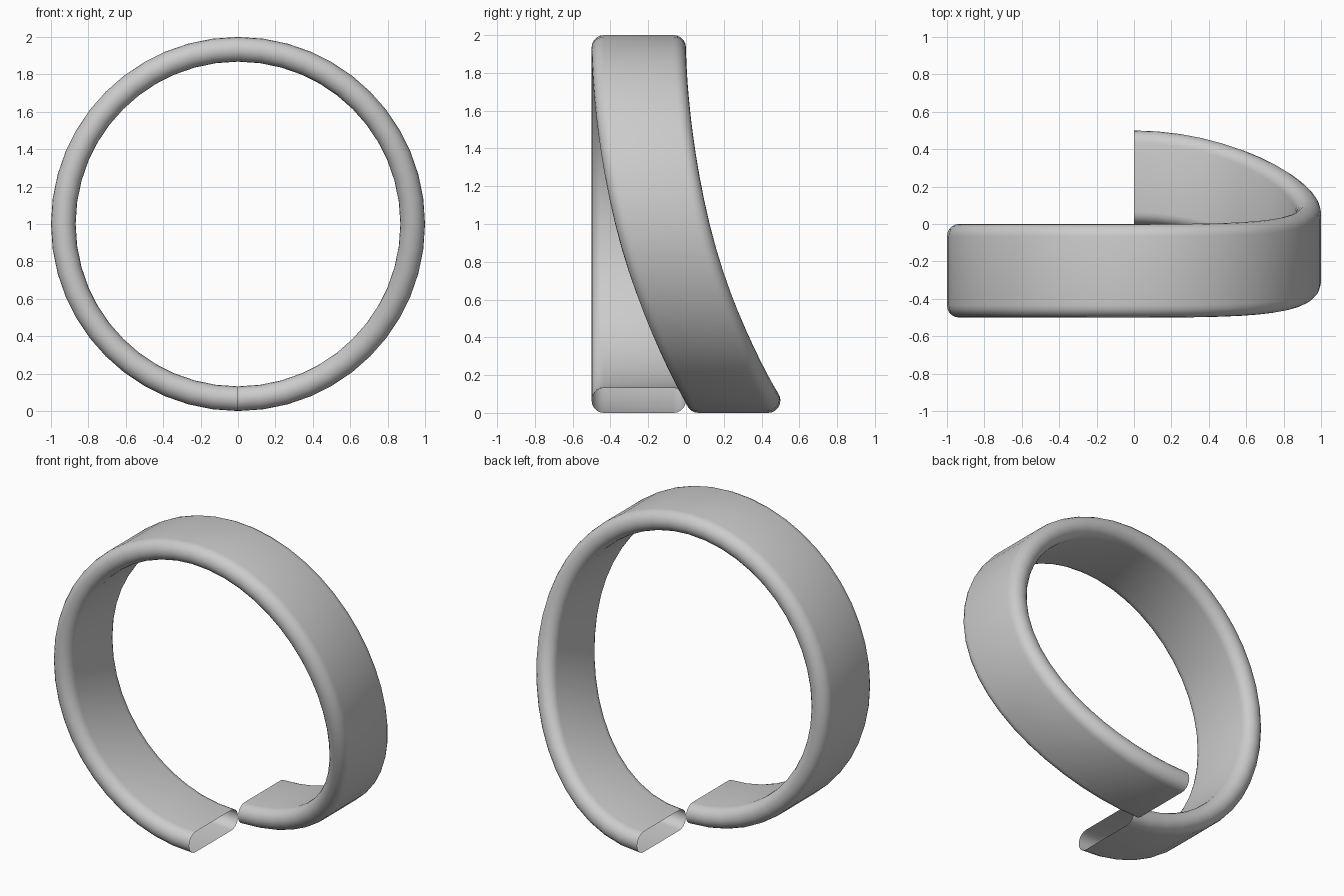
import bpy, bmesh, math
from mathutils import Vector

if "Cube" in bpy.data.objects:
    bpy.data.objects.remove(bpy.data.objects["Cube"])

R = 0.934      # centre-line radius
r = 0.066      # half thickness of the band (fully rounded edges)
W = 0.5        # band width
N = 12         # steps per quarter turn
K = 0.5523     # circle handle factor


def bezier(p, t):
    s = 1 - t
    return p[0]*s**3 + 3*p[1]*s*s*t + 3*p[2]*s*t*t + p[3]*t**3


# Path: flat left half, right half drifting backwards to y = 0.5
knots = [Vector(v) for v in ((0, 0, -1), (-1, 0, 0), (0, 0, 1), (1, 0.125, 0), (0, 0.5, -1))]
tangents = [Vector(v) for v in ((-K, 0, 0), (0, 0, K), (K, 0, 0), (0, 0.125, -K), (-K, 0, 0))]
path = []
for i in range(4):
    ctrl = (knots[i], knots[i] + tangents[i], knots[i+1] - tangents[i+1], knots[i+1])
    path += [bezier(ctrl, k / N) for k in range(N + (i == 3))]

# Stadium cross-section as (radial, y) pairs
section = []
for centre, start in ((-r, -math.pi / 2), (-W + r, math.pi / 2)):
    for k in range(11):
        a = start + math.pi * k / 10
        section.append((r * math.sin(a), centre + r * math.cos(a)))

# Sweep the section along the path, leaving both ends open
bm = bmesh.new()
rings = []
for p in path:
    radial = Vector((p.x, 0, p.z)).normalized()
    rings.append([bm.verts.new((radial.x * (R + d), p.y + y, 1 + radial.z * (R + d)))
                  for d, y in section])
n = len(section)
for a, b in zip(rings, rings[1:]):
    for j in range(n):
        k = (j + 1) % n
        bm.faces.new((a[j], a[k], b[k], b[j]))
bmesh.ops.recalc_face_normals(bm, faces=bm.faces)

mesh = bpy.data.meshes.new("split_ring_band")
bm.to_mesh(mesh)
bm.free()
band = bpy.data.objects.new("split_ring_band", mesh)
bpy.context.collection.objects.link(band)
mid = next(f for f in mesh.polygons if abs(f.normal.z) > 0.9 and f.center.z > 1.98)
if mid.normal.z < 0:
    mesh.flip_normals()
bpy.context.view_layer.objects.active = band
band.select_set(True)
bpy.ops.object.shade_smooth_by_angle(angle=math.radians(40))
